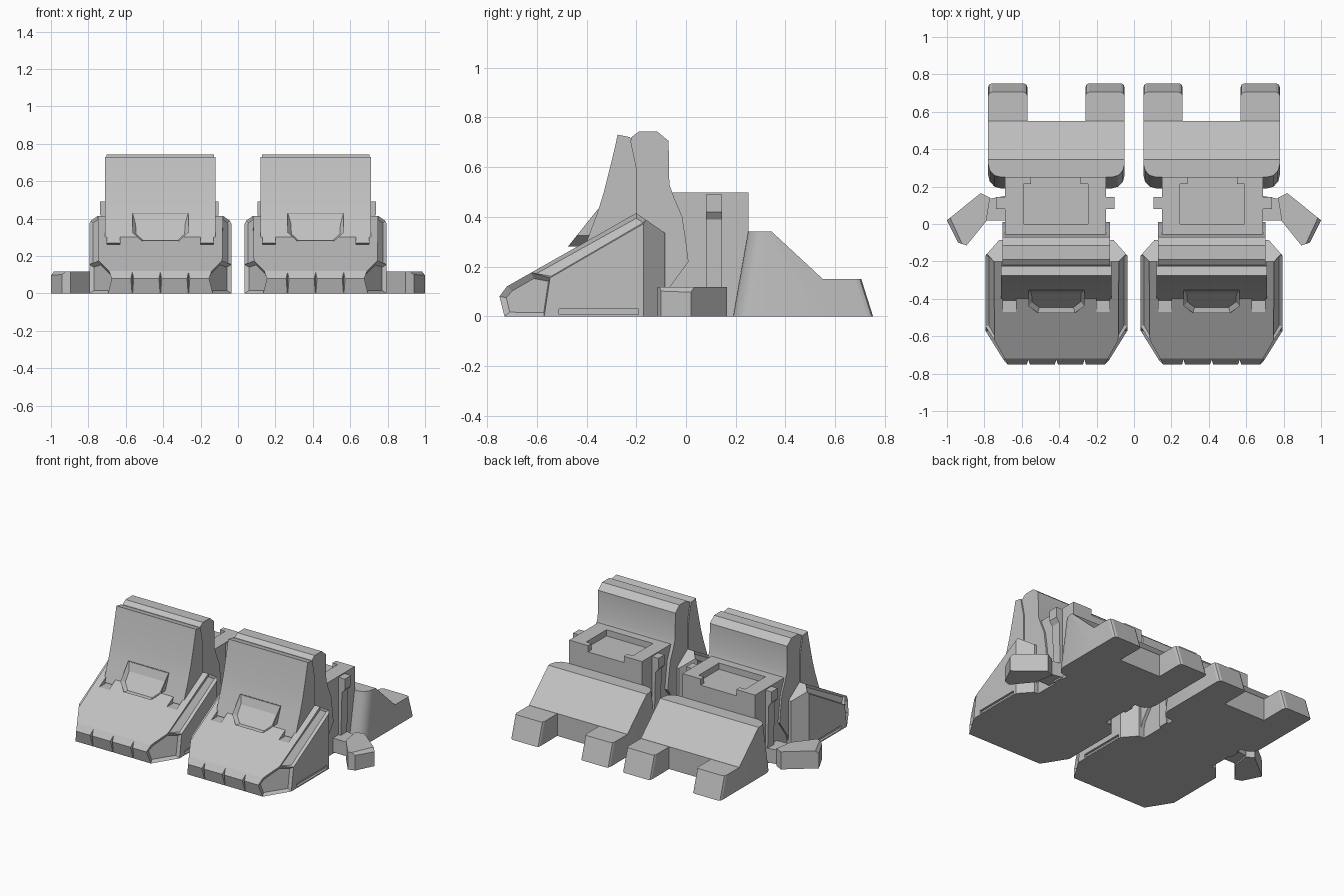
import bpy, bmesh
from math import radians
from mathutils import Vector

cube = bpy.data.objects.get("Cube")
if cube:
    bpy.data.objects.remove(cube, do_unlink=True)

grey = bpy.data.materials.new("plain_grey")
grey.use_nodes = True
colour = (0.53, 0.53, 0.53, 1)
grey.diffuse_color = colour
grey.node_tree.nodes["Principled BSDF"].inputs["Base Color"].default_value = colour

MID = 0.415  # centre line of one foot


def prism_mesh(points, direction):
    """Closed prism from a planar outline pushed along a direction."""
    bm = bmesh.new()
    face = bm.faces.new([bm.verts.new(p) for p in points])
    new = bmesh.ops.extrude_face_region(bm, geom=[face], use_keep_orig=True)
    verts = [v for v in new["geom"] if isinstance(v, bmesh.types.BMVert)]
    bmesh.ops.translate(bm, verts=verts, vec=direction)
    bmesh.ops.recalc_face_normals(bm, faces=bm.faces)
    return bm


def side_prism(profile, x0, x1):
    return prism_mesh([(x0, y, z) for y, z in profile], (x1 - x0, 0, 0))


def plan_prism(outline, z0, z1):
    return prism_mesh([(x, y, z0) for x, y in outline], (0, 0, z1 - z0))


def box(x0, x1, y0, y1, z0, z1):
    return side_prism([(y0, z0), (y1, z0), (y1, z1), (y0, z1)], x0, x1)


def slice_off(bm, point, normal):
    """Cut away everything beyond a plane and cap the hole."""
    geom = bm.verts[:] + bm.edges[:] + bm.faces[:]
    bmesh.ops.bisect_plane(bm, geom=geom, dist=1e-5, plane_co=point,
                           plane_no=normal, clear_outer=True)
    bmesh.ops.holes_fill(bm, edges=[e for e in bm.edges if e.is_boundary], sides=0)
    bmesh.ops.recalc_face_normals(bm, faces=bm.faces)


def sink_panel(bm, normal, rim, depth):
    """Recess the biggest face that points along the normal."""
    bm.normal_update()
    n = Vector(normal).normalized()
    faces = [f for f in bm.faces if f.normal.dot(n) > 0.99]
    if faces:
        face = max(faces, key=lambda f: f.calc_area())
        bmesh.ops.inset_individual(bm, faces=[face], thickness=rim, depth=-depth)


def bevel_where(bm, rule, size, segments):
    edges = [e for e in bm.edges if rule(*[v.co for v in e.verts])]
    bmesh.ops.bevel(bm, geom=edges, offset=size, segments=segments,
                    profile=0.5, affect='EDGES')


def make(name, bm, cutters=(), smooth=False):
    """Turn a mesh into a part, carve it, and mirror it to the other foot."""
    def link(part_name, part_bm):
        mesh = bpy.data.meshes.new(part_name)
        part_bm.to_mesh(mesh)
        part_bm.free()
        part = bpy.data.objects.new(part_name, mesh)
        bpy.context.collection.objects.link(part)
        return part

    obj = link(name, bm)
    obj.data.materials.append(grey)
    bpy.ops.object.select_all(action='DESELECT')
    obj.select_set(True)
    bpy.context.view_layer.objects.active = obj
    for cutter_bm in cutters:
        cutter = link("cutter", cutter_bm)
        cutter.hide_render = True
        mod = obj.modifiers.new("carve", 'BOOLEAN')
        mod.operation, mod.object, mod.solver = 'DIFFERENCE', cutter, 'EXACT'
        bpy.ops.object.modifier_apply(modifier=mod.name)
        bpy.data.objects.remove(cutter, do_unlink=True)
    mirror = obj.modifiers.new("other_foot", 'MIRROR')
    mirror.use_clip = False
    mirror.use_mirror_merge = False
    bpy.ops.object.modifier_apply(modifier=mirror.name)
    if smooth:
        bpy.ops.object.shade_smooth_by_angle(angle=radians(30))
    return obj


# Toe cap: sloped wedge with cut corners, chamfered sides and sunken panels
toe = side_prism([(-0.73, 0), (-0.75, 0.08), (-0.72, 0.12), (-0.2, 0.415),
                  (-0.085, 0.335), (-0.085, 0)], 0.035, 0.795)
half = 0.38
for s in (-1, 1):
    slice_off(toe, (MID + s * half, -0.57, 0), (s * 0.85, -0.53, 0.08))
    slice_off(toe, (MID + s * half, -0.17, 0), (s * 0.75, 0.66, 0))
    slice_off(toe, (MID + s * half, -0.2, 0.355), (s * 0.75, -0.33, 0.57))
for s in (-1, 1):
    sink_panel(toe, (s * 0.85, -0.53, 0.08), 0.022, 0.018)
    sink_panel(toe, (s * 0.75, -0.33, 0.57), 0.017, 0.012)
toe_cuts = []
for x in (-0.15, 0, 0.15):                      # front lip notches
    c = MID + x
    toe_cuts.append(plan_prism([(c - 0.014, -0.77), (c + 0.014, -0.77),
                                (c, -0.725)], -0.02, 0.2))
for s in (-1, 1):                               # slots by the shin and along the sole
    c = MID + s * 0.25
    toe_cuts.append(box(c - 0.035, c + 0.035, -0.47, -0.35, 0.262, 0.5))
    c = MID + s * half
    toe_cuts.append(box(c - 0.015, c + 0.015, -0.51, -0.19, 0.008, 0.03))
make("toe_cap", toe, toe_cuts)

# Shin: curved front shell and a thicker rear shell
make("shin_front", side_prism(
    [(-0.41, 0.27), (-0.385, 0.34), (-0.355, 0.42), (-0.33, 0.5), (-0.305, 0.6),
     (-0.288, 0.67), (-0.275, 0.73), (-0.225, 0.72), (-0.2, 0.6), (-0.2, 0.2)],
    0.12, 0.71), smooth=True)
make("shin_rear", side_prism(
    [(-0.3, 0.2), (-0.25, 0.5), (-0.22, 0.72), (-0.19, 0.742), (-0.115, 0.742),
     (-0.07, 0.705), (-0.067, 0.53), (-0.045, 0.47), (-0.015, 0.4), (0, 0.3),
     (0.01, 0.22), (-0.07, 0.11), (-0.1, 0.02)], 0.128, 0.702), smooth=True)

# Front bracket: open-topped cup with a sunken face
def on_slope(x, t):
    return (MID + x, -0.475 + 0.12 * t, 0.28 + 0.15 * t)


cup = prism_mesh([on_slope(x, t) for x, t in
                  [(-0.1, 0), (0.1, 0), (0.15, 0.3), (0.15, 1),
                   (-0.15, 1), (-0.15, 0.3)]], (0, 0.13, 0))
sink_panel(cup, (0, -0.15, 0.12), 0.022, 0.022)
make("shin_bracket", cup)

# Ankle block with a recessed top that opens to the rear
make("ankle_block", box(0.15, 0.69, -0.1, 0.252, 0, 0.497),
     [box(0.245, 0.59, 0, 0.215, 0.455, 0.6),
      box(0.285, 0.55, 0.1, 0.3, 0.455, 0.6)])

# Ankle side ribs: wide tab on top, slim rib below
for side, edge, s in (("inner", 0.15, -1), ("outer", 0.69, 1)):
    rib = prism_mesh([(edge - s * 0.03, 0.08, 0), (edge + s * 0.015, 0.08, 0),
                      (edge + s * 0.025, 0.08, 0.39), (edge + s * 0.047, 0.08, 0.42),
                      (edge + s * 0.047, 0.08, 0.49), (edge - s * 0.03, 0.08, 0.49)],
                     (0, 0.065, 0))
    make(side + "_ankle_rib", rib)

# Heel: sloped block with rounded front corners
heel = side_prism([(0.19, 0), (0.25, 0.34), (0.345, 0.34), (0.55, 0.15), (0.55, 0)],
                  0.05, 0.78)
bevel_where(heel, lambda a, b: max(a.y, b.y) < 0.26 and abs(a.x - b.x) < 0.01,
            0.07, 3)
make("heel", heel, smooth=True)

# Two rear claws on each heel
for side, x0 in (("inner", 0.05), ("outer", 0.57)):
    claw = side_prism([(0.5, 0), (0.5, 0.149), (0.705, 0.149), (0.752, 0)],
                      x0, x0 + 0.21)
    bevel_where(claw, lambda a, b: min(a.y, b.y) > 0.6 and abs(a.x - b.x) < 0.01,
                0.02, 2)
    make(side + "_rear_claw", claw)

# Side pod and the arm that carries it
pod = plan_prism([(1, 0.02), (0.82, 0.165), (0.77, 0.14), (0.79, 0.015),
                  (0.895, -0.115), (0.94, -0.1)], 0, 0.118)
slice_off(pod, (0.985, -0.04, 0.085), (0.65, -0.3, 0.7))
make("side_pod", pod)
make("pod_arm", plan_prism([(0.66, 0.02), (0.8, 0.02), (0.8, 0.13), (0.69, 0.15),
                            (0.66, 0.15)], 0.01, 0.105))
